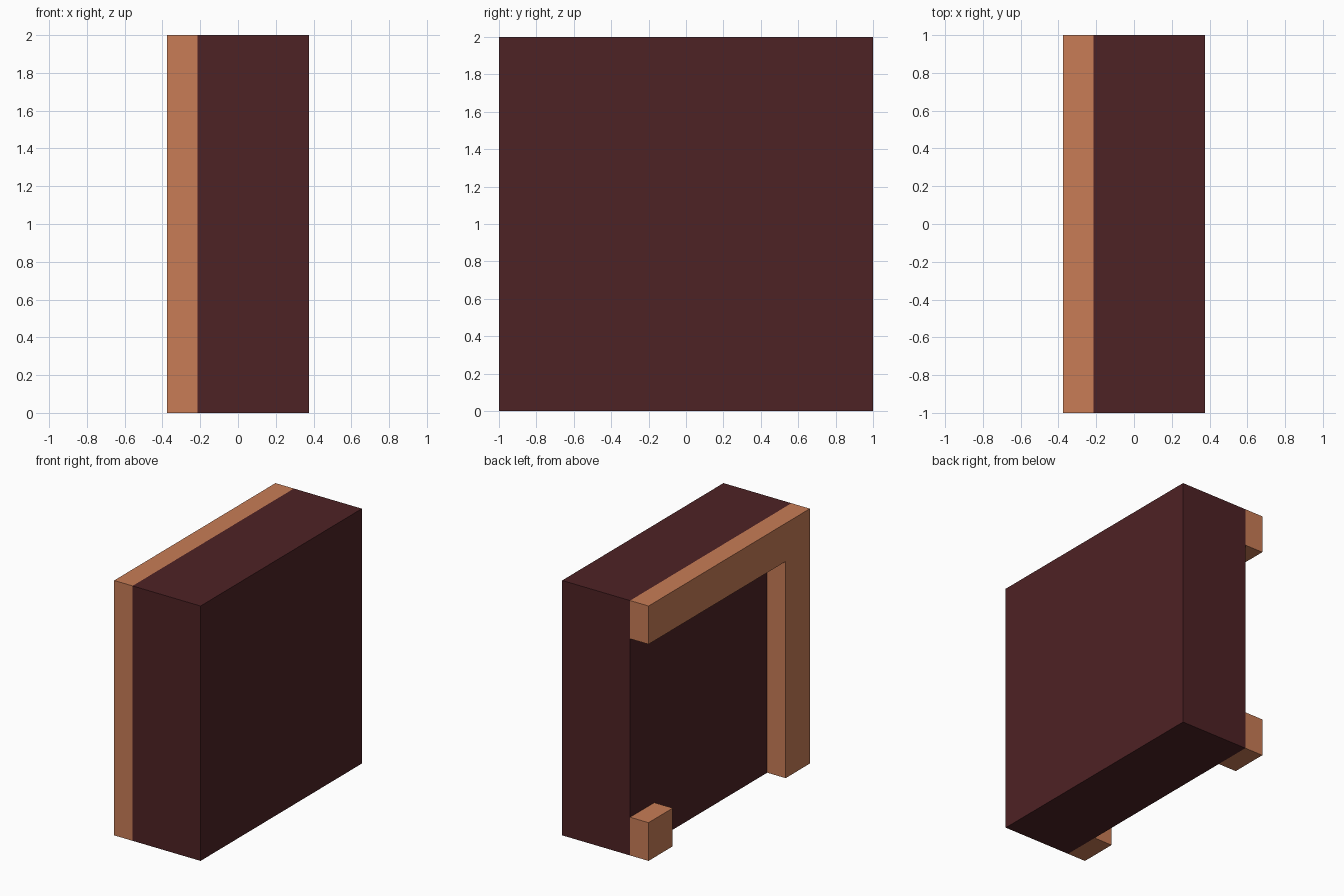
import bpy

cube = bpy.data.objects.get("Cube")
if cube:
    bpy.data.objects.remove(cube, do_unlink=True)


def material(name, rgb):
    mat = bpy.data.materials.new(name)
    mat.use_nodes = True
    mat.diffuse_color = (*rgb, 1)
    mat.node_tree.nodes["Principled BSDF"].inputs["Base Color"].default_value = (*rgb, 1)
    return mat


def box(name, low, high, mat):
    """Box spanning two opposite corners."""
    bpy.ops.mesh.primitive_cube_add(size=1, location=[(a + b) / 2 for a, b in zip(low, high)])
    obj = bpy.context.object
    obj.name = name
    obj.scale = [b - a for a, b in zip(low, high)]
    bpy.ops.object.transform_apply(location=False, rotation=False, scale=True)
    obj.data.materials.append(mat)
    return obj


maroon = material("dark maroon", (0.076, 0.016, 0.018))
copper = material("copper orange", (0.578, 0.202, 0.093))

OUTER, JOINT = -0.375, -0.215   # raised trim depth along x
TRIM = 0.3                      # trim bar width

# Main slab
box("slab", (JOINT, -1, 0), (-OUTER, 1, 2), maroon)

# Raised trim on the right side: top bar, front post and rear corner block
box("top_bar", (OUTER, -1, 2 - TRIM), (JOINT, 1, 2), copper)
box("front_post", (OUTER, -1, 0), (JOINT, TRIM - 1, 2 - TRIM), copper)
box("rear_corner_block", (OUTER, 1 - TRIM, 0), (JOINT, 1, TRIM), copper)
